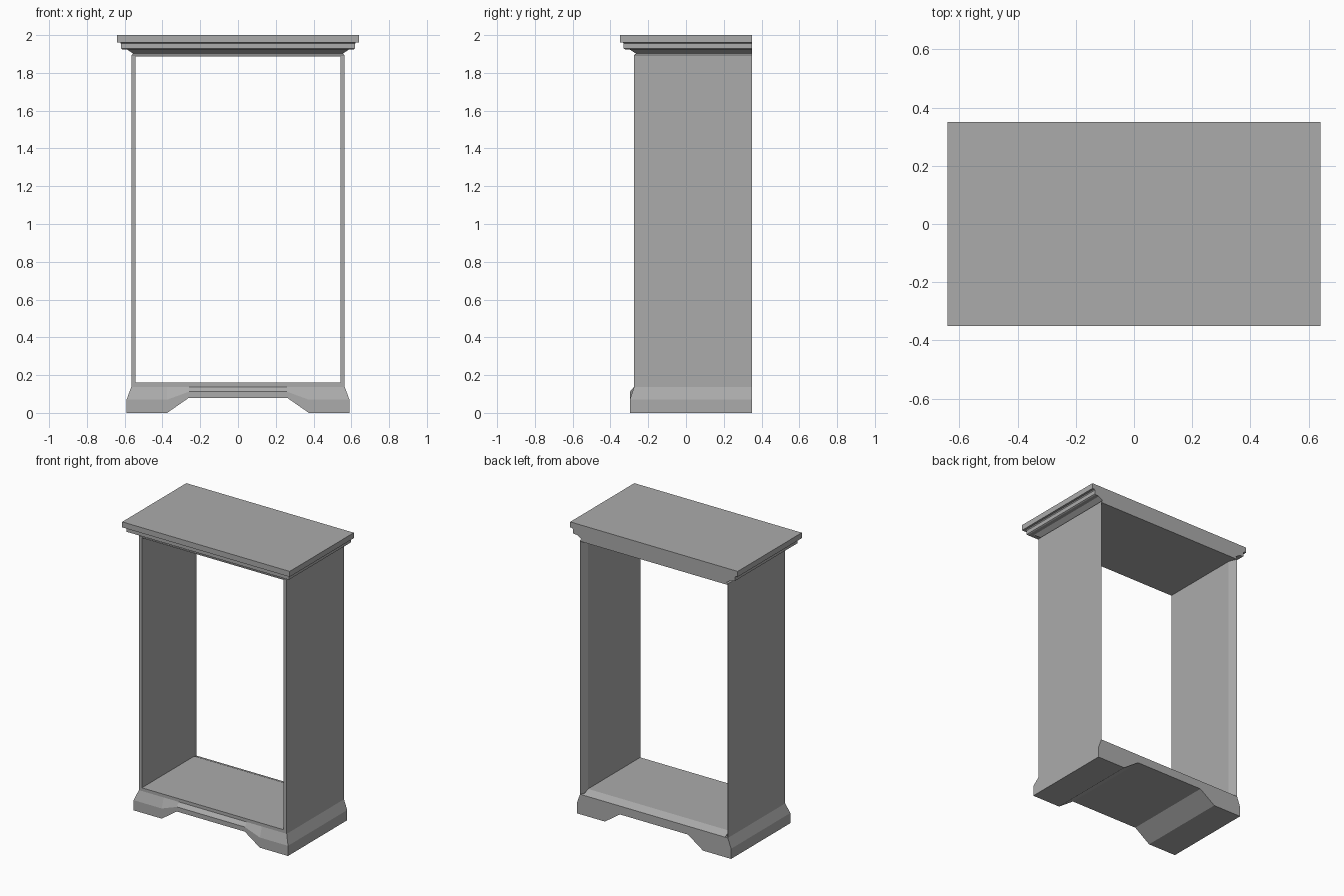
import bpy
import bmesh

cube = bpy.data.objects.get("Cube")
if cube:
    bpy.data.objects.remove(cube, do_unlink=True)

grey = bpy.data.materials.new("plain_grey")
grey.use_nodes = True
GREY = (0.41, 0.41, 0.41, 1)
grey.diffuse_color = GREY
for node in grey.node_tree.nodes:
    if node.type == "BSDF_PRINCIPLED":
        node.inputs["Base Color"].default_value = GREY

# Shared sizes: carcass half width, front and back planes
HALF, INNER, FRONT, BACK = 0.565, 0.542, -0.275, 0.35
BASE_TOP, FLOOR_TOP, CARCASS_TOP = 0.138, 0.16, 1.886
REBATE = 0.295


def loft(name, rings, caps=True):
    """Join closed rings of points into a solid with flat faces."""
    bm = bmesh.new()
    loops = [[bm.verts.new(p) for p in ring] for ring in rings]
    count = len(loops[0])
    for a, b in zip(loops, loops[1:]):
        for i in range(count):
            j = (i + 1) % count
            bm.faces.new((a[i], a[j], b[j], b[i]))
    for ring in (loops[0], loops[-1]):
        if caps:
            bm.faces.new(ring)
        else:
            # Folded ends: an upright lower face and a sloping upper face
            low_front, mid_front, top_front, top_back, mid_back, low_back = ring
            bm.faces.new((low_front, mid_front, mid_back, low_back))
            bm.faces.new((mid_front, top_front, top_back, mid_back))
    bmesh.ops.recalc_face_normals(bm, faces=bm.faces[:])
    mesh = bpy.data.meshes.new(name)
    bm.to_mesh(mesh)
    bm.free()
    mesh.materials.append(grey)
    obj = bpy.data.objects.new(name, mesh)
    bpy.context.collection.objects.link(obj)


# Plinth: cross-sections along x, arched between the feet
def plinth_section(x, top_x, low, mid):
    toe = FRONT - 0.022
    return [(x, toe, low), (x, toe, mid), (top_x, FRONT, BASE_TOP),
            (top_x, BACK, BASE_TOP), (x, BACK, mid), (x, BACK, low)]


half_plinth = [(0.59, HALF, 0, 0.07), (0.375, 0.375, 0, 0.07), (0.26, 0.26, 0.08, 0.112)]
sections = [plinth_section(-x, -t, low, mid) for x, t, low, mid in half_plinth]
sections += [plinth_section(*s) for s in reversed(half_plinth)]
loft("plinth", sections, caps=False)

# Floor board, bevelled down at the back
floor_profile = [(FRONT, BASE_TOP), (FRONT, FLOOR_TOP), (REBATE, FLOOR_TOP), (BACK, BASE_TOP)]
loft("floor_board", [[(x, y, z) for y, z in floor_profile] for x in (-INNER, INNER)])

# Side panels, bevelled on the inside at the back
panel_plan = [(INNER, FRONT), (HALF, FRONT), (HALF, BACK), (HALF - 0.001, BACK), (INNER, REBATE)]
for name, side in (("left_panel", 1), ("right_panel", -1)):
    loft(name, [[(side * x, y, z) for x, y in panel_plan] for z in (BASE_TOP, CARCASS_TOP)])

# Cornice: moulded on the front and sides, flush at the back
cornice_profile = [(0, CARCASS_TOP), (0, 1.894), (-0.01, 1.902), (0.022, 1.923),
                   (0.048, 1.925), (0.055, 1.929), (0.055, 1.956), (0.06, 1.962),
                   (0.075, 1.962), (0.075, 2)]
rings = []
for out, z in cornice_profile:
    w, f = HALF + out, FRONT - out
    rings.append([(-w, f, z), (w, f, z), (w, BACK, z), (-w, BACK, z)])
loft("cornice", rings)
